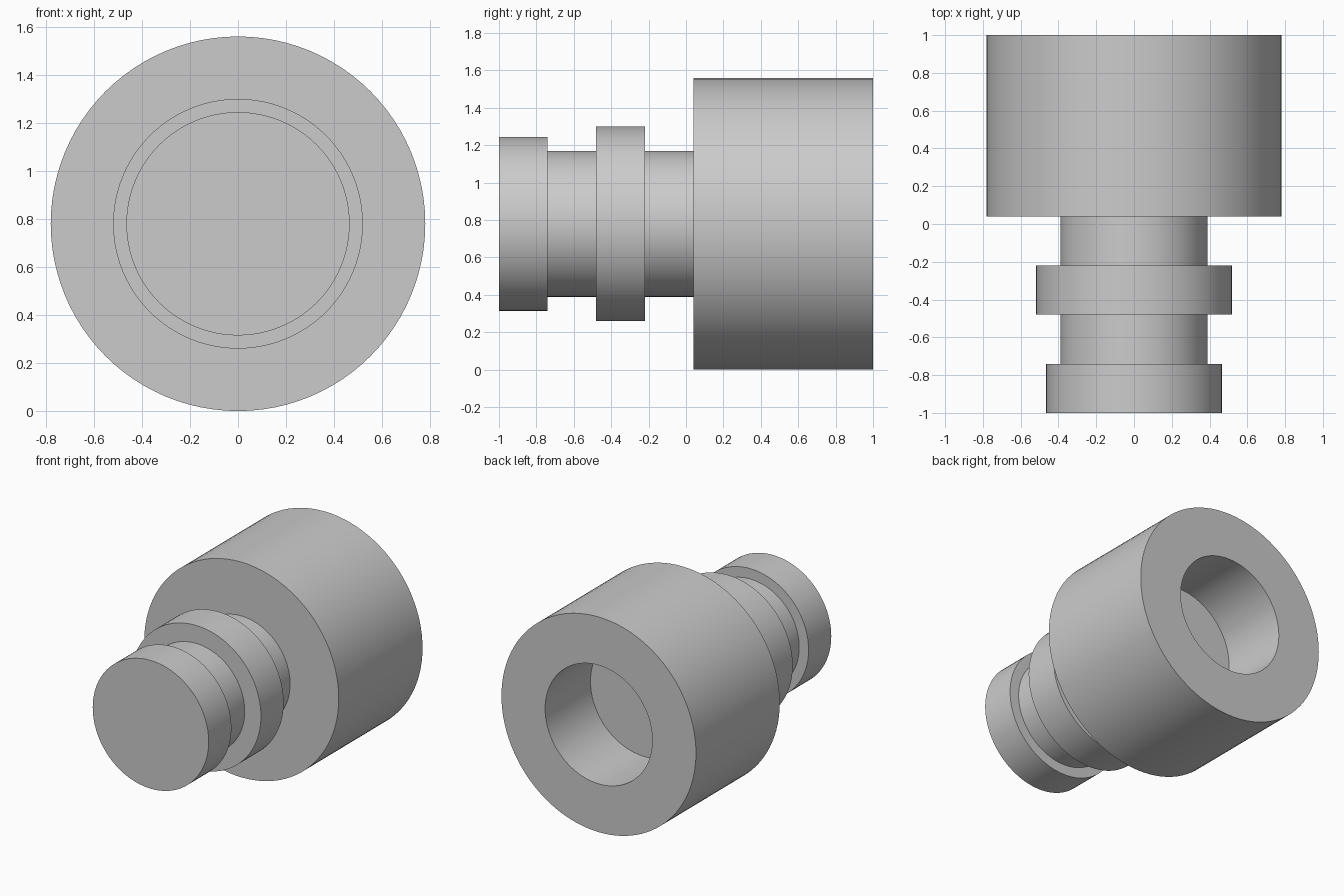
import bpy, bmesh, math
from mathutils import Vector

cube = bpy.data.objects.get("Cube")
if cube:
    bpy.data.objects.remove(cube, do_unlink=True)

SIDES = 96
AXIS_HEIGHT = 0.78

# Plain grey metal
grey = bpy.data.materials.new("grey_metal")
grey.use_nodes = True
colour = (0.6, 0.6, 0.6, 1)
grey.diffuse_color = colour
grey.node_tree.nodes["Principled BSDF"].inputs["Base Color"].default_value = colour


def turned_part(name, profile):
    """Revolve (radius, y) points around the lengthwise axis."""
    bm = bmesh.new()
    verts = [bm.verts.new((0, y, r)) for r, y in profile]
    edges = [bm.edges.new(pair) for pair in zip(verts, verts[1:])]
    bmesh.ops.spin(bm, geom=verts + edges, cent=(0, 0, 0), axis=(0, 1, 0),
                   angle=math.tau, steps=SIDES, use_merge=True)
    bmesh.ops.remove_doubles(bm, verts=bm.verts, dist=0.0005)
    bmesh.ops.recalc_face_normals(bm, faces=bm.faces)
    mesh = bpy.data.meshes.new(name)
    bm.to_mesh(mesh)
    bm.free()
    mesh.materials.append(grey)
    obj = bpy.data.objects.new(name, mesh)
    obj.location = Vector((0, 0, AXIS_HEIGHT))
    bpy.context.collection.objects.link(obj)
    bpy.ops.object.select_all(action='DESELECT')
    obj.select_set(True)
    bpy.context.view_layer.objects.active = obj
    bpy.ops.object.shade_smooth_by_angle(angle=math.radians(30))
    return obj


# Outer steps, front to back: end collar, neck, middle collar, neck, socket body
steps = [(0.465, -1.0, -0.74), (0.39, -0.74, -0.48), (0.52, -0.48, -0.22),
         (0.39, -0.22, 0.04), (0.78, 0.04, 1.0)]
profile = [(0, -1.0)]
for radius, start, end in steps:
    profile += [(radius, start), (radius, end)]

# Blind bore in the back face
profile += [(0.43, 1.0), (0.43, 0.48), (0, 0.48)]

turned_part("stepped_socket_shaft", profile)
